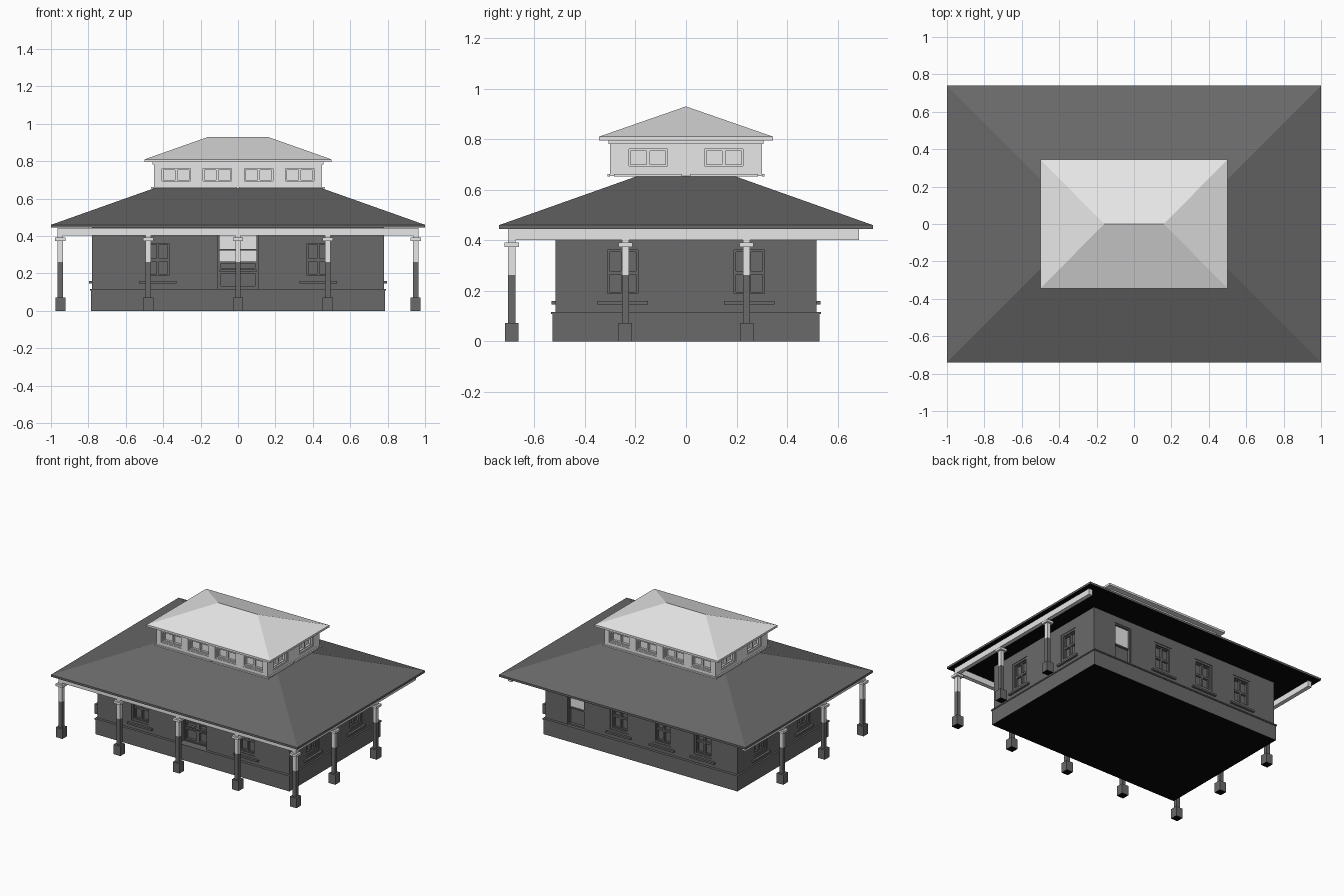
import bpy
import bmesh
from math import radians
from mathutils import Matrix, Vector

cube = bpy.data.objects.get("Cube")
if cube:
    bpy.data.objects.remove(cube, do_unlink=True)


def material(name, value):
    mat = bpy.data.materials.new(name)
    mat.use_nodes = True
    colour = (value, value, value, 1)
    mat.diffuse_color = colour
    mat.node_tree.nodes["Principled BSDF"].inputs["Base Color"].default_value = colour
    return mat


DARK = material("dark_grey", 0.142)
LIGHT = material("light_grey", 0.8)
BLACK = material("black", 0.002)


def finish(name, bm, mat):
    mesh = bpy.data.meshes.new(name)
    bm.to_mesh(mesh)
    bm.free()
    mesh.materials.append(mat)
    obj = bpy.data.objects.new(name, mesh)
    bpy.context.collection.objects.link(obj)
    return obj


def boxes(name, mat, ranges, angle=0):
    """One object from boxes given as x, y and z ranges, turned about z."""
    bm = bmesh.new()
    turn = Matrix.Rotation(radians(angle), 4, "Z")
    for x0, x1, y0, y1, z0, z1 in ranges:
        centre = Vector((x0 + x1, y0 + y1, z0 + z1)) / 2
        size = Matrix.Diagonal((x1 - x0, y1 - y0, z1 - z0, 1))
        bmesh.ops.create_cube(bm, size=1, matrix=turn @ Matrix.Translation(centre) @ size)
    return finish(name, bm, mat)


def block(name, mat, hx, hy, z0, z1):
    return boxes(name, mat, [(-hx, hx, -hy, hy, z0, z1)])


def black_underside(obj):
    obj.data.materials.append(BLACK)
    for face in obj.data.polygons:
        if face.normal.z < -0.9:
            face.material_index = 1


def hip_roof(name, mat, hx, hy, z0, z1, top_x, top_y):
    bm = bmesh.new()
    bmesh.ops.create_cube(bm, size=2)
    for v in bm.verts:
        if v.co.z > 0:
            v.co = (v.co.x * top_x, v.co.y * top_y, z1)
        else:
            v.co = (v.co.x * hx, v.co.y * hy, z0)
    bmesh.ops.remove_doubles(bm, verts=bm.verts, dist=0.0001)
    return finish(name, bm, mat)


def recess(wall, ranges, angle):
    """Cut shallow openings into a wall block."""
    cutter = boxes("opening_cutter", wall.data.materials[0], ranges, angle)
    cutter.hide_render = True
    mod = wall.modifiers.new("openings", "BOOLEAN")
    mod.object = cutter
    mod.solver = "EXACT"
    graph = bpy.context.evaluated_depsgraph_get()
    mesh = bpy.data.meshes.new_from_object(wall.evaluated_get(graph))
    wall.modifiers.remove(mod)
    wall.data = mesh
    bpy.data.objects.remove(cutter, do_unlink=True)


def frame(u, w, z0, z1, bar, y0, y1):
    """Four bars around an opening."""
    a, b = u - w / 2, u + w / 2
    return [(a, a + bar, y0, y1, z0, z1), (b - bar, b, y0, y1, z0, z1),
            (a + bar, b - bar, y0, y1, z0, z0 + bar),
            (a + bar, b - bar, y0, y1, z1 - bar, z1)]


# Main walls, plinth and roof
black_underside(block("plinth", DARK, 0.787, 0.528, 0, 0.11))
block("plinth_cap", DARK, 0.792, 0.535, 0.108, 0.117)
main_walls = block("main_walls", DARK, 0.78, 0.516, 0.11, 0.447)
black_underside(block("main_eave", DARK, 1, 0.74, 0.445, 0.46))
hip_roof("main_roof", DARK, 1, 0.74, 0.46, 0.655, 0.45, 0.19)

# Lantern storey
lantern_walls = block("lantern_walls", LIGHT, 0.45, 0.3, 0.655, 0.796)
block("lantern_top_band", LIGHT, 0.458, 0.306, 0.782, 0.796)
block("lantern_eave", LIGHT, 0.5, 0.345, 0.795, 0.81)
hip_roof("lantern_roof", LIGHT, 0.5, 0.345, 0.81, 0.93, 0.16, 0)

# Porch beams on three sides
boxes("porch_beams", LIGHT, [(-0.965, 0.965, -0.705, -0.675, 0.402, 0.444)] +
      [(s * 0.95 - 0.015, s * 0.95 + 0.015, -0.675, 0.685, 0.402, 0.444) for s in (-1, 1)])

# Porch columns
spots = [(x, -0.69) for x in (-0.95, -0.48, 0, 0.48, 0.95)]
spots += [(x, y) for x in (-0.95, 0.95) for y in (-0.24, 0.24)]


def post(x, y, half, z0, z1):
    return (x - half, x + half, y - half, y + half, z0, z1)


for i, (x, y) in enumerate(spots, 1):
    black_underside(boxes(f"column_base_{i}", DARK, [post(x, y, 0.027, 0, 0.072),
                                                     post(x, y, 0.014, 0.072, 0.262)]))
    boxes(f"column_top_{i}", LIGHT,
          [post(x, y, 0.014, 0.262, 0.406), post(x, y, 0.028, 0.374, 0.391)])


# Recessed casement windows of the main storey
def window(name, u, wall, angle):
    z0, z1, w, y = 0.175, 0.375, 0.148, -wall
    recess(main_walls, [(u - w / 2, u + w / 2, y - 0.05, y + 0.03, z0, z1)], angle)
    parts = frame(u, w, z0, z1, 0.014, y + 0.004, y + 0.03)
    for s in (-1, 1):
        for low, high in ((z0 + 0.014, 0.272), (0.272, z1 - 0.014)):
            parts += frame(u + s * 0.03, 0.06, low, high, 0.007, y + 0.015, y + 0.03)
    parts.append((u - 0.1, u + 0.1, y - 0.016, y, 0.146, 0.159))
    boxes(name, DARK, parts, angle)


for side, angle, wall, places in (("front", 0, 0.516, (-0.43, 0.43)),
                                  ("left", 90, 0.78, (-0.25, 0.25)),
                                  ("back", 180, 0.516, (-0.18, 0.17, 0.5)),
                                  ("right", -90, 0.78, (-0.25, 0.25))):
    for n, u in enumerate(places, 1):
        window(f"{side}_window_{n}", u, wall, angle)

# Front double door, set back, with glazed upper part
recess(main_walls, [(-0.107, 0.107, -0.55, -0.45, 0.117, 0.41)], 0)
door = frame(0, 0.214, 0.117, 0.41, 0.007, -0.475, -0.45)
door += [(-0.1, 0.1, -0.47, -0.45, 0.322, 0.331), (-0.004, 0.004, -0.47, -0.45, 0.124, 0.322)]
for s in (-1, 1):
    for low, high in ((0.124, 0.21), (0.218, 0.264)):
        door += frame(s * 0.052, 0.096, low, high, 0.01, -0.468, -0.45)
boxes("front_door", DARK, door)
boxes("front_door_glass", LIGHT, [(-0.1, 0.1, -0.455, -0.45, 0.264, 0.322),
                                  (-0.1, 0.1, -0.455, -0.45, 0.331, 0.403)])

# Back door with a glazed upper part
recess(main_walls, [(-0.6, -0.46, -0.55, -0.491, 0.117, 0.395)], 180)
boxes("back_door", DARK, frame(-0.53, 0.14, 0.117, 0.395, 0.01, -0.512, -0.491) +
      [(-0.59, -0.47, -0.505, -0.491, 0.236, 0.246)], 180)
boxes("back_door_glass", LIGHT, [(-0.59, -0.47, -0.497, -0.491, 0.246, 0.385)], 180)

# Recessed lantern windows with sills
for side, angle, y, places in (("front", 0, -0.3, (-0.33, -0.11, 0.11, 0.33)),
                               ("left", 90, -0.45, (-0.15, 0.15)),
                               ("back", 180, -0.3, (-0.33, -0.11, 0.11, 0.33)),
                               ("right", -90, -0.45, (-0.15, 0.15))):
    for n, u in enumerate(places, 1):
        recess(lantern_walls, [(u - 0.085, u + 0.085, y - 0.05, y + 0.03, 0.685, 0.77)], angle)
        parts = frame(u, 0.17, 0.685, 0.77, 0.009, y + 0.004, y + 0.03)
        for s in (-1, 1):
            parts += frame(u + s * 0.038, 0.076, 0.694, 0.761, 0.007, y + 0.015, y + 0.03)
        edge = 0.135 if abs(u) > 0.12 else 0.105
        parts.append((u - edge, u + edge, y - 0.01, y, 0.653, 0.663))
        boxes(f"lantern_{side}_window_{n}", LIGHT, parts, angle)
